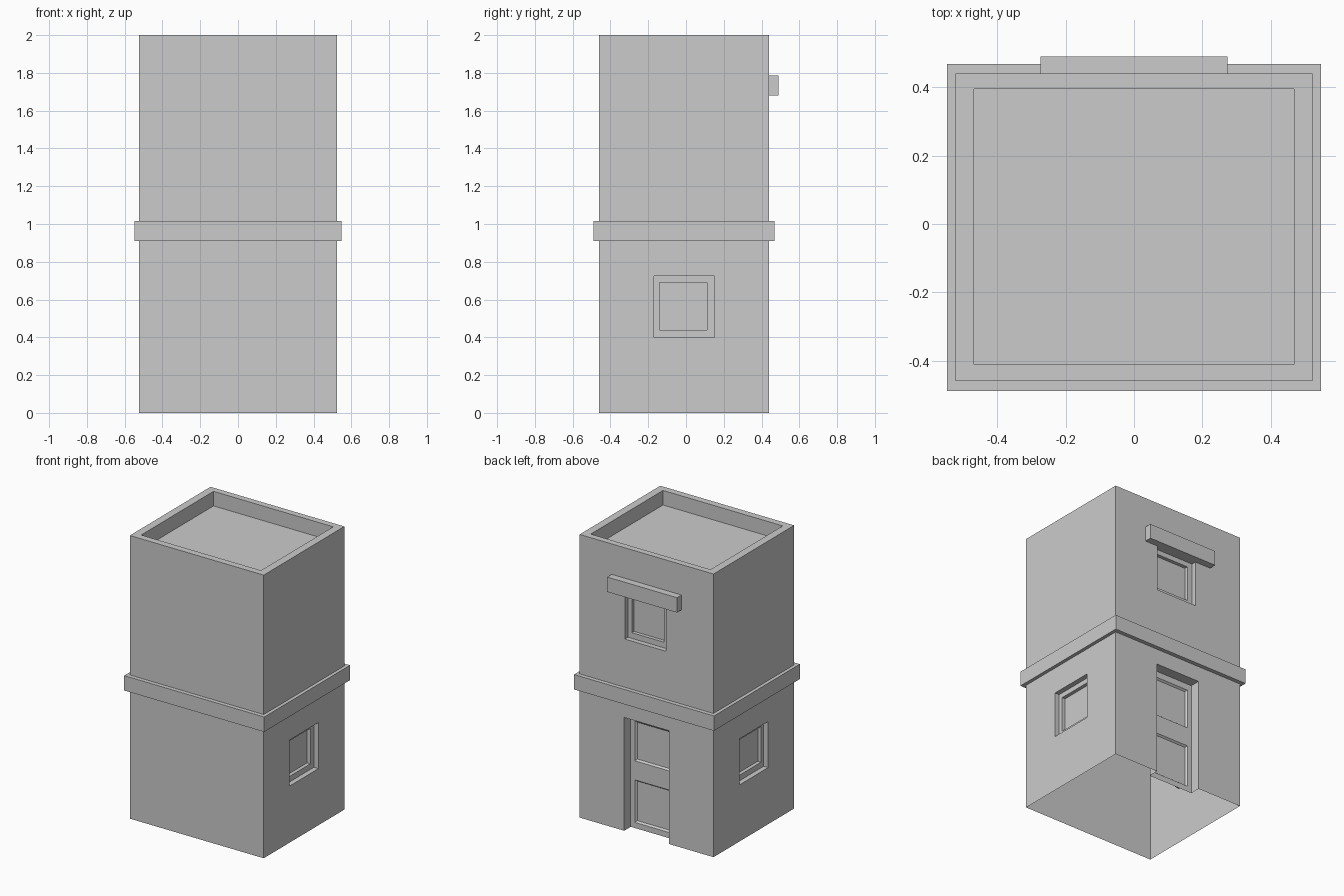
import bpy, bmesh
from mathutils import Vector

if "Cube" in bpy.data.objects:
    bpy.data.objects.remove(bpy.data.objects["Cube"])

HX, Y0, Y1 = 0.523, -0.46, 0.44   # wall planes
MID, TOP = 0.96, 2.0              # storey split (behind the band), parapet top
X, Y, Z = Vector((1, 0, 0)), Vector((0, 1, 0)), Vector((0, 0, 1))

# Planes: (origin, u axis, v axis), outward normal is u x v
FRONT = (Y * Y0, X, Z)
RIGHT = (X * HX, Y, Z)
BACK = (Y * Y1, -X, Z)
LEFT = (-X * HX, -Y, Z)
PLAN = (Vector(), X, Y)


def nested(bm, plane, rects, cap=True):
    """Join successive rectangles (u0, u1, v0, v1, depth) and cap the last."""
    o, u, v = plane
    n = u.cross(v)
    loops = []
    for u0, u1, v0, v1, d in rects:
        loops.append([bm.verts.new(o + u * a + v * b - n * d)
                      for a, b in ((u0, v0), (u1, v0), (u1, v1), (u0, v1))])
    for a, b in zip(loops, loops[1:]):
        for i in range(4):
            j = (i + 1) % 4
            quad = (a[i], a[j], b[j], b[i])
            if max(p.co.z for p in quad) > 1e-4:   # open at ground level
                bm.faces.new(quad)
    if cap:
        bm.faces.new(loops[-1])


def finish(bm, name):
    bmesh.ops.remove_doubles(bm, verts=bm.verts, dist=1e-5)
    mesh = bpy.data.meshes.new(name)
    bm.to_mesh(mesh)
    bm.free()
    obj = bpy.data.objects.new(name, mesh)
    bpy.context.collection.objects.link(obj)
    return obj


def part(name, plane, rects, cap=True):
    bm = bmesh.new()
    nested(bm, plane, rects, cap)
    return finish(bm, name)


# Openings in the plane of their own wall
side_r = (-0.17, 0.15, 0.40, 0.725)
side_l = (-0.15, 0.17, 0.40, 0.725)
upper = (-0.17, 0.15, 1.355, 1.68)
door = (-0.175, 0.175, 0.0, 0.80)

# Wall shell, open underneath
bm = bmesh.new()
for plane, u0, u1, low, high in ((FRONT, -HX, HX, None, None),
                                 (RIGHT, Y0, Y1, side_r, None),
                                 (BACK, -HX, HX, door, upper),
                                 (LEFT, -Y1, -Y0, side_l, None)):
    for z0, z1, hole in ((0, MID, low), (MID, TOP, high)):
        rects = [(u0, u1, z0, z1, 0)]
        if hole:
            rects.append((*hole, 0))
        nested(bm, plane, rects, cap=not hole)
finish(bm, "walls")

# Parapet and sunken roof
inner = (-0.468, 0.468, -0.412, 0.395)
part("roof", PLAN, [(-HX, HX, Y0, Y1, -TOP), (*inner, -TOP), (*inner, -1.897)])

# Band between the storeys
wall, rim = (-HX, HX, Y0, Y1), (-0.547, 0.547, -0.489, 0.469)
part("band", PLAN, [(*wall, -0.91), (*rim, -0.91), (*rim, -1.015), (*wall, -1.015)], False)

# Windows: reveal, frame and set-back pane
for name, plane, h, (a, b) in (("window_right", RIGHT, side_r, (0.03, 0.04)),
                               ("window_left", LEFT, side_l, (0.04, 0.03)),
                               ("window_back", BACK, upper, (0.03, 0.04))):
    pane = (h[0] + a, h[1] - b, h[2] + 0.04, h[3] - 0.035)
    part(name, plane, [(*h, 0), (*h, 0.035), (*pane, 0.035), (*pane, 0.06)])

# Door: reveal and two leaf halves, each with a sunken panel
part("door_reveal", BACK, [(*door, 0), (*door, 0.073)], False)
bm = bmesh.new()
for z0, z1, p0, p1 in ((0, 0.41, 0.04, 0.34), (0.41, 0.80, 0.475, 0.755)):
    nested(bm, BACK, [(-0.175, 0.175, z0, z1, 0.073),
                      (-0.142, 0.142, p0, p1, 0.073),
                      (-0.132, 0.132, p0 + 0.01, p1 - 0.01, 0.086)])
finish(bm, "door_leaf")

# Lintel over the upper window
lint = (-0.273, 0.273, 1.68, 1.785)
part("lintel", BACK, [(*lint, 0), (*lint, -0.05)])
